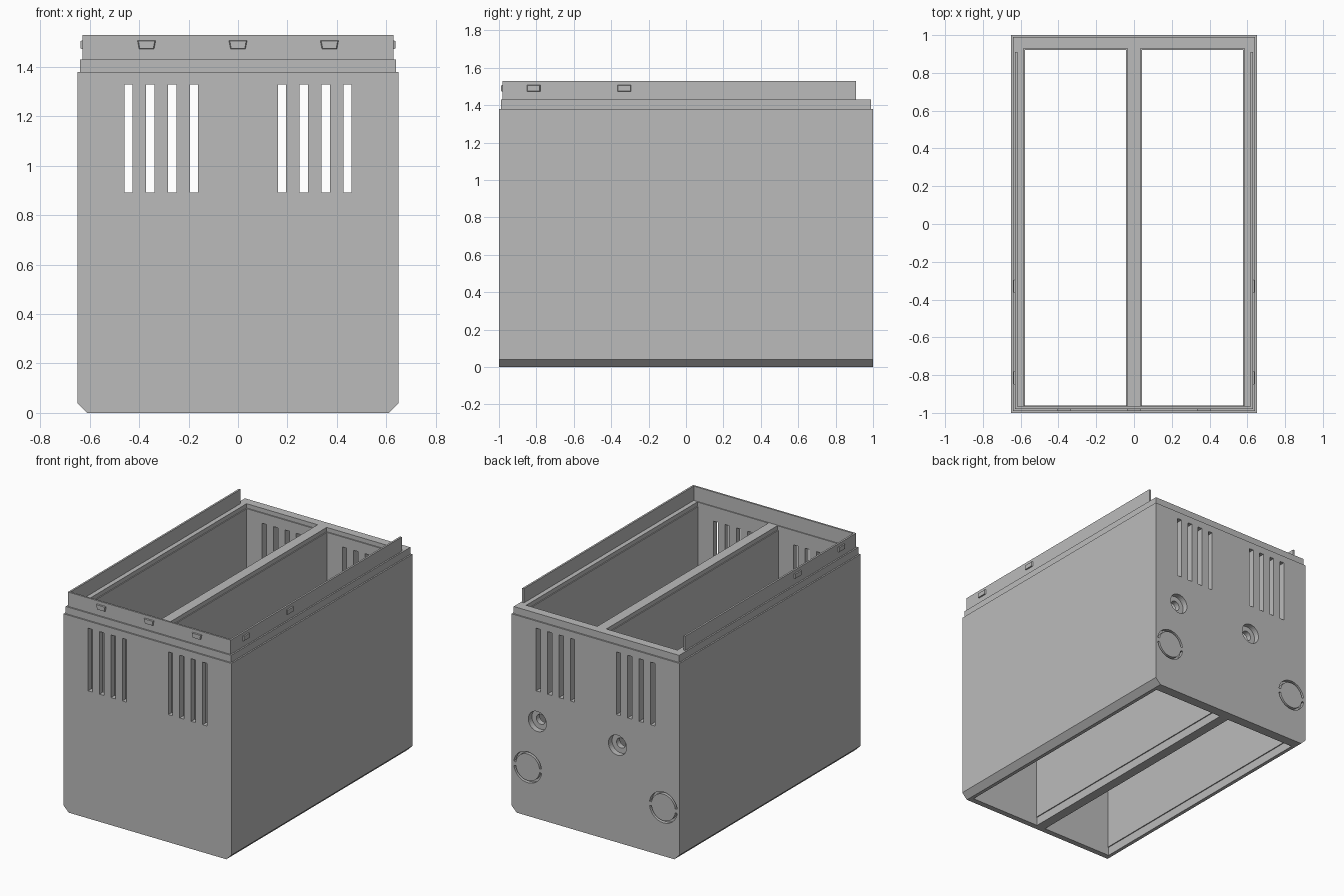
import bpy, bmesh, math
from mathutils import Vector

if "Cube" in bpy.data.objects:
    bpy.data.objects.remove(bpy.data.objects["Cube"])

grey = bpy.data.materials.new("plain_grey")
grey.diffuse_color = (0.5, 0.5, 0.5, 1)
grey.use_nodes = True
grey.node_tree.nodes["Principled BSDF"].inputs["Base Color"].default_value = grey.diffuse_color

AXES = {'x': lambda a, b, t: (t, a, b),
        'y': lambda a, b, t: (a, t, b),
        'z': lambda a, b, t: (a, b, t)}


def prism(name, shapes, axis, lo, hi, taper=1.0):
    """Extrude one or more outlines along an axis; taper scales the far end."""
    bm = bmesh.new()
    for pts in shapes:
        n = len(pts)
        ca = sum(p[0] for p in pts) / n
        cb = sum(p[1] for p in pts) / n
        f = AXES[axis]
        v0 = [bm.verts.new(f(a, b, lo)) for a, b in pts]
        v1 = [bm.verts.new(f(ca + (a - ca) * taper, cb + (b - cb) * taper, hi)) for a, b in pts]
        bm.faces.new(v0)
        bm.faces.new(v1)
        for i in range(n):
            j = (i + 1) % n
            bm.faces.new((v0[i], v0[j], v1[j], v1[i]))
    bmesh.ops.recalc_face_normals(bm, faces=bm.faces)
    me = bpy.data.meshes.new(name)
    bm.to_mesh(me)
    bm.free()
    me.materials.append(grey)
    ob = bpy.data.objects.new(name, me)
    bpy.context.collection.objects.link(ob)
    return ob


def rect(a0, a1, b0, b1):
    return [(a0, b0), (a1, b0), (a1, b1), (a0, b1)]


def circle(cx, cz, r, n=32):
    return [(cx + r * math.cos(2 * math.pi * i / n), cz + r * math.sin(2 * math.pi * i / n))
            for i in range(n)]


def arc_band(cx, cz, r0, r1, a0, a1, n=16):
    ang = [math.radians(a0 + (a1 - a0) * i / n) for i in range(n + 1)]
    return ([(cx + r1 * math.cos(a), cz + r1 * math.sin(a)) for a in ang] +
            [(cx + r0 * math.cos(a), cz + r0 * math.sin(a)) for a in reversed(ang)])


def combine(target, tool, op):
    m = target.modifiers.new(op, 'BOOLEAN')
    m.operation, m.object, m.solver = op, tool, 'EXACT'
    bpy.context.view_layer.objects.active = target
    bpy.ops.object.modifier_apply(modifier=m.name)
    bpy.data.objects.remove(tool, do_unlink=True)


# Outer box with chamfered lower side edges
case = prism("case_body", [[(-.61, 0), (.61, 0), (.65, .04), (.65, 1.38),
                            (-.65, 1.38), (-.65, .04)]], 'y', -1, 1)

# Stepped collar and three-sided upper lip
combine(case, prism("collar", [rect(-.64, .64, -.99, .99)], 'z', 1.2, 1.43), 'UNION')
lip = [(-.63, .91), (-.63, -.98), (.63, -.98), (.63, .91),
       (.617, .91), (.617, -.967), (-.617, -.967), (-.617, .91)]
combine(case, prism("lip", [lip], 'z', 1.41, 1.53), 'UNION')

# Two open compartments, slightly wider at the top and bottom rims
def bays(x0, x1, y1, z0, z1):
    shapes = [rect(s * x0, s * x1, -.96, y1) for s in (-1, 1)]
    combine(case, prism("bay_cutter", shapes, 'z', z0, z1), 'DIFFERENCE')

bays(.042, .578, .922, -.1, 1.7)
bays(.035, .585, .93, 1.40, 1.7)
bays(.035, .585, .93, -.1, .06)

# Vent slots through front and back walls
slots = [rect(s * x - .017, s * x + .017, .892, 1.33)
         for s in (-1, 1) for x in (.178, .266, .355, .443)]
combine(case, prism("slot_cutter", slots, 'y', -1.2, 1.2), 'DIFFERENCE')

# Counterbored screw holes in the back wall
holes = (.45, -.17)
combine(case, prism("bore_cutter", [circle(x, .68, .07) for x in holes], 'y', .96, 1.1), 'DIFFERENCE')
combine(case, prism("hole_cutter", [circle(x, .68, .035) for x in holes], 'y', .85, 1.1), 'DIFFERENCE')

# Knockout ring grooves in the back wall, bridged by small tabs
rings = [arc_band(x, .34, .093, .108, a, a + 164) for x in (-.525, .525) for a in (8, 188)]
combine(case, prism("ring_cutter", rings, 'y', .975, 1.1), 'DIFFERENCE')

# Snap clips on the front and side lips
clip = [(-.039, 1.508), (.039, 1.508), (.032, 1.472), (-.032, 1.472)]
prism("front_clips", [[(x + a, b) for a, b in clip] for x in (-.37, 0, .37)],
      'y', -.975, -.99, .85)
for side, s in (("left", -1), ("right", 1)):
    prism(side + "_clips", [rect(y - .038, y + .038, 1.472, 1.508) for y in (-.815, -.33)],
          'x', s * .625, s * .638, .85)
